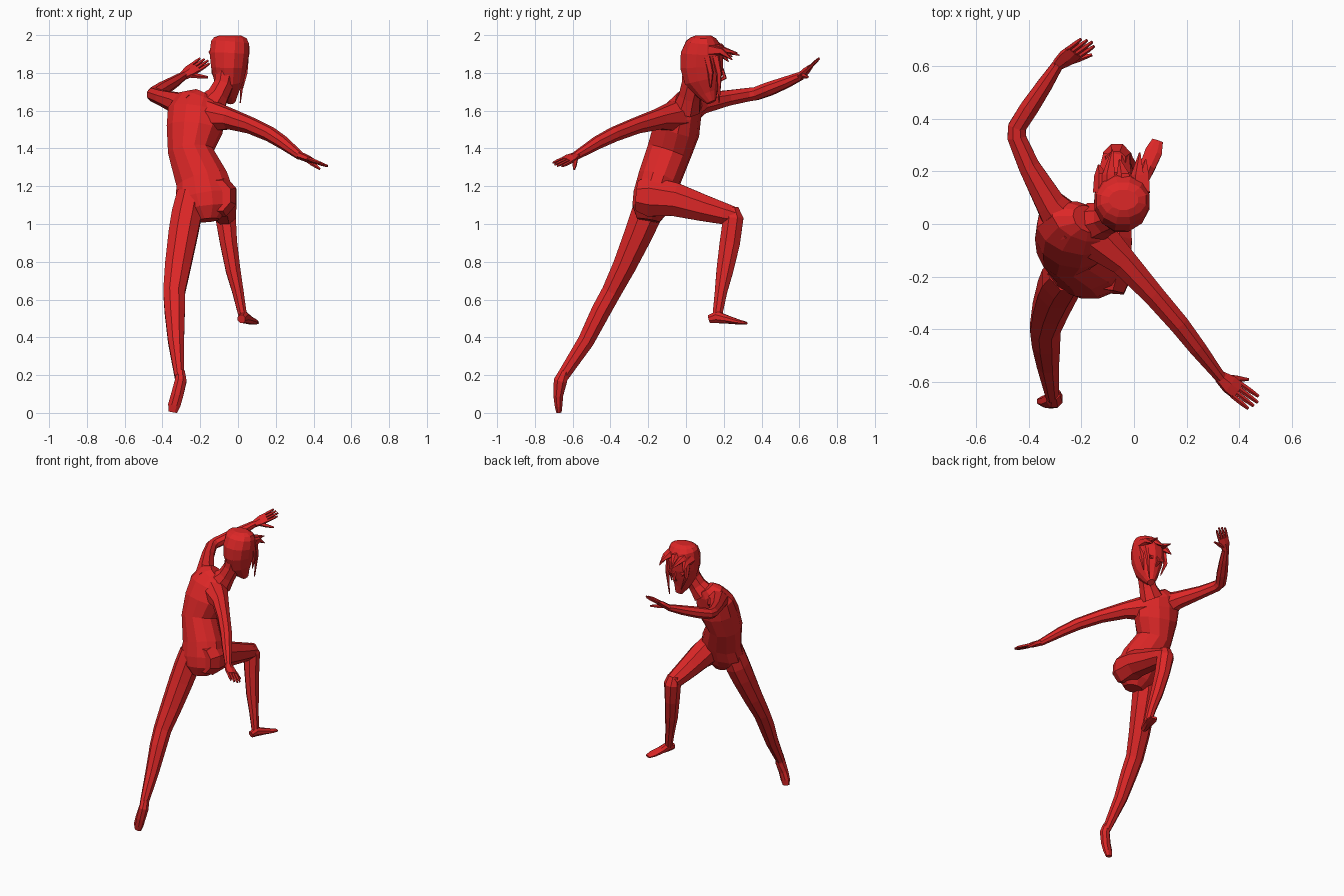
import bpy, bmesh, math
from mathutils import Vector as V

red = bpy.data.materials.new("red")
red.diffuse_color = (0.72, 0.02, 0.02, 1)


def make(name, bm):
    bmesh.ops.recalc_face_normals(bm, faces=bm.faces)
    me = bpy.data.meshes.new(name)
    bm.to_mesh(me)
    bm.free()
    me.materials.append(red)
    ob = bpy.data.objects.new(name, me)
    bpy.context.collection.objects.link(ob)
    return ob


def add_loft(bm, rings, side, side_end=None, n=8):
    """Skin elliptical rings (x, y, z, half width, half depth) along a path."""
    pts = [V(r[:3]) for r in rings]
    last = len(pts) - 1
    s0, s1 = V(side), V(side_end or side)
    loops = []
    for i, r in enumerate(rings):
        a = (pts[i] - pts[max(i - 1, 0)]).normalized()
        b = (pts[min(i + 1, last)] - pts[i]).normalized()
        t = (a + b).normalized()
        u = s0.lerp(s1, i / last)
        u = (u - t * u.dot(t)).normalized()
        v = t.cross(u)
        depth = r[4] if len(r) > 4 else r[3]
        loop = []
        for k in range(n):
            ang = 2 * math.pi * (k + 0.5) / n
            loop.append(bm.verts.new(pts[i] + u * (r[3] * math.cos(ang) * 1.04)
                                     + v * (depth * math.sin(ang) * 1.04)))
        loops.append(loop)
    for p, q in zip(loops, loops[1:]):
        for k in range(n):
            bm.faces.new((p[k], p[(k + 1) % n], q[(k + 1) % n], q[k]))
    bm.faces.new(loops[0])
    bm.faces.new(loops[-1])


def loft(name, rings, side=(1, 0, 0), side_end=None, n=8):
    bm = bmesh.new()
    add_loft(bm, rings, side, side_end, n)
    return make(name, bm)


def hand(name, wrist, palm_end, tip, side, thumb):
    """Flat palm, four fingers fanned along side, and a thumb."""
    w, p, t, s = V(wrist), V(palm_end), V(tip), V(side)
    d = (t - w).normalized()
    s = (s - d * s.dot(d)).normalized()
    bm = bmesh.new()
    mid = w.lerp(p, 0.55)
    add_loft(bm, [(*w, .024, .02), (*mid, .038, .019), (*p, .038, .013)], s, n=6)
    for k in range(4):
        o = (k - 1.5)
        base, end = p - d * .012 + s * o * .019, t + s * o * .021 - d * (.012 * abs(o - .3))
        add_loft(bm, [(*base, .0095), (*base.lerp(end, .6), .009), (*end, .006)], s, n=5)
    b = w.lerp(p, .25) + s * .012
    add_loft(bm, [(*b, .014), (*b.lerp(V(thumb), .55), .012), (*thumb, .006)], s, n=5)
    return make(name, bm)


# torso, twisting from hips to tilted shoulders
loft("torso", [(-.16, -.20, 1.02, .06, .06), (-.165, -.19, 1.08, .13, .095),
               (-.175, -.175, 1.14, .155, .105), (-.19, -.145, 1.23, .138, .11),
               (-.25, -.09, 1.38, .118, .115), (-.23, -.05, 1.50, .145, .12),
               (-.22, -.02, 1.59, .15, .10), (-.20, .01, 1.65, .12, .075),
               (-.18, .02, 1.68, .06, .05)],
     (1, 0, 0), (.9, -.3, -.25), n=12)

# arms
loft("forward_arm", [(-.25, -.01, 1.60, .09), (-.32, .08, 1.64, .058),
                     (-.40, .22, 1.667, .042), (-.447, .33, 1.685, .037),
                     (-.445, .37, 1.69, .036), (-.40, .44, 1.715, .037),
                     (-.34, .53, 1.75, .031), (-.288, .61, 1.785, .022)], (0, 0, 1))
loft("rear_arm", [(-.15, -.05, 1.57, .085), (-.04, -.145, 1.555, .055),
                  (.07, -.265, 1.52, .043), (.17, -.38, 1.475, .039),
                  (.24, -.47, 1.43, .034), (.33, -.585, 1.36, .022)], (0, 0, 1))
hand("forward_hand", (-.29, .607, 1.783), (-.225, .657, 1.83), (-.165, .70, 1.872),
     (.7, -.5, -.5), (-.16, .645, 1.777))
hand("rear_hand", (.325, -.58, 1.363), (.395, -.635, 1.335), (.468, -.69, 1.31),
     (.5, .8, -.25), (.435, -.592, 1.29))

# rear leg, stretched back with the toes down
loft("rear_leg", [(-.25, -.18, 1.16, .075, .08), (-.272, -.21, 1.05, .082, .085),
                  (-.29, -.25, .95, .08, .078), (-.318, -.325, .78, .071, .064),
                  (-.338, -.395, .64, .06, .054), (-.335, -.45, .54, .056, .053),
                  (-.328, -.53, .38, .044, .045), (-.31, -.655, .19, .026, .033)])
loft("rear_foot", [(-.305, -.645, .22, .024, .026), (-.303, -.665, .17, .032, .037),
                   (-.322, -.676, .095, .034, .027), (-.338, -.675, .04, .034, .021),
                   (-.345, -.673, .004, .024, .015)])

# front leg, thigh raised and shin hanging
loft("front_thigh", [(-.11, -.255, 1.15, .075, .085), (-.10, -.19, 1.145, .095, .11),
                     (-.09, -.06, 1.13, .085, .092), (-.08, .09, 1.085, .073, .073),
                     (-.072, .20, 1.055, .063, .059), (-.068, .26, 1.04, .052, .05)])
loft("front_shin", [(-.07, .243, 1.085, .04, .035), (-.065, .25, 1.03, .056, .056),
                    (-.05, .232, .90, .047, .056), (-.025, .205, .75, .04, .046),
                    (.0, .185, .64, .031, .034), (.026, .165, .51, .023, .026)])
loft("front_foot", [(.018, .125, .497, .022, .022), (.03, .165, .507, .026, .033),
                    (.052, .22, .494, .031, .022), (.075, .275, .482, .034, .014),
                    (.09, .318, .475, .022, .008)])

# neck and head
loft("neck", [(-.15, .005, 1.62, .085, .075), (-.105, .02, 1.68, .058, .06),
              (-.075, .035, 1.74, .053, .06), (-.06, .05, 1.82, .06, .07)])
loft("head", [(-.035, .135, 1.645, .022, .025), (-.045, .115, 1.69, .046, .055),
              (-.048, .09, 1.76, .077, .097), (-.048, .083, 1.83, .094, .113),
              (-.046, .085, 1.90, .104, .112), (-.042, .09, 1.96, .10, .09),
              (-.04, .092, 1.985, .086, .066), (-.04, .092, 1.999, .055, .038)], n=12)

# hair: swept fringe and thin locks beside the face
bm = bmesh.new()
for x, base_z, tip in [(-.095, 1.93, (-.082, .283, 1.893)), (-.04, 1.94, (-.055, .245, 1.885)),
                       (.015, 1.93, (.022, .272, 1.905)), (.035, 1.92, (.045, .245, 1.87)),
                       (-.125, 1.91, (-.135, .225, 1.86))]:
    add_loft(bm, [(x, .12, base_z, .03, .035), (x, .185, base_z - .005, .026, .02),
                  (*tip, .003, .003)], (1, 0, 0), n=5)
make("fringe", bm)
bm = bmesh.new()
for x, tx, ty, tz in [(-.125, -.085, .175, 1.70), (.03, .012, .175, 1.64), (.042, .025, .13, 1.72)]:
    add_loft(bm, [(x, ty - .02, 1.89, .018, .022), (x - .002, ty, 1.80, .012, .016),
                  (tx, ty, tz, .003, .003)], (1, 0, 0), n=5)
make("side_locks", bm)

# face: nose and eye rims
bm = bmesh.new()
add_loft(bm, [(-.045, .19, 1.83, .008, .006), (-.045, .205, 1.775, .012, .012),
              (-.045, .175, 1.755, .006, .006)], (1, 0, 0), n=5)
make("nose", bm)
for name, x in (("left_eye", -.085), ("right_eye", -.008)):
    loft(name, [(x, .165, 1.815, .024, .015), (x, .187, 1.81, .02, .011)], n=8)
